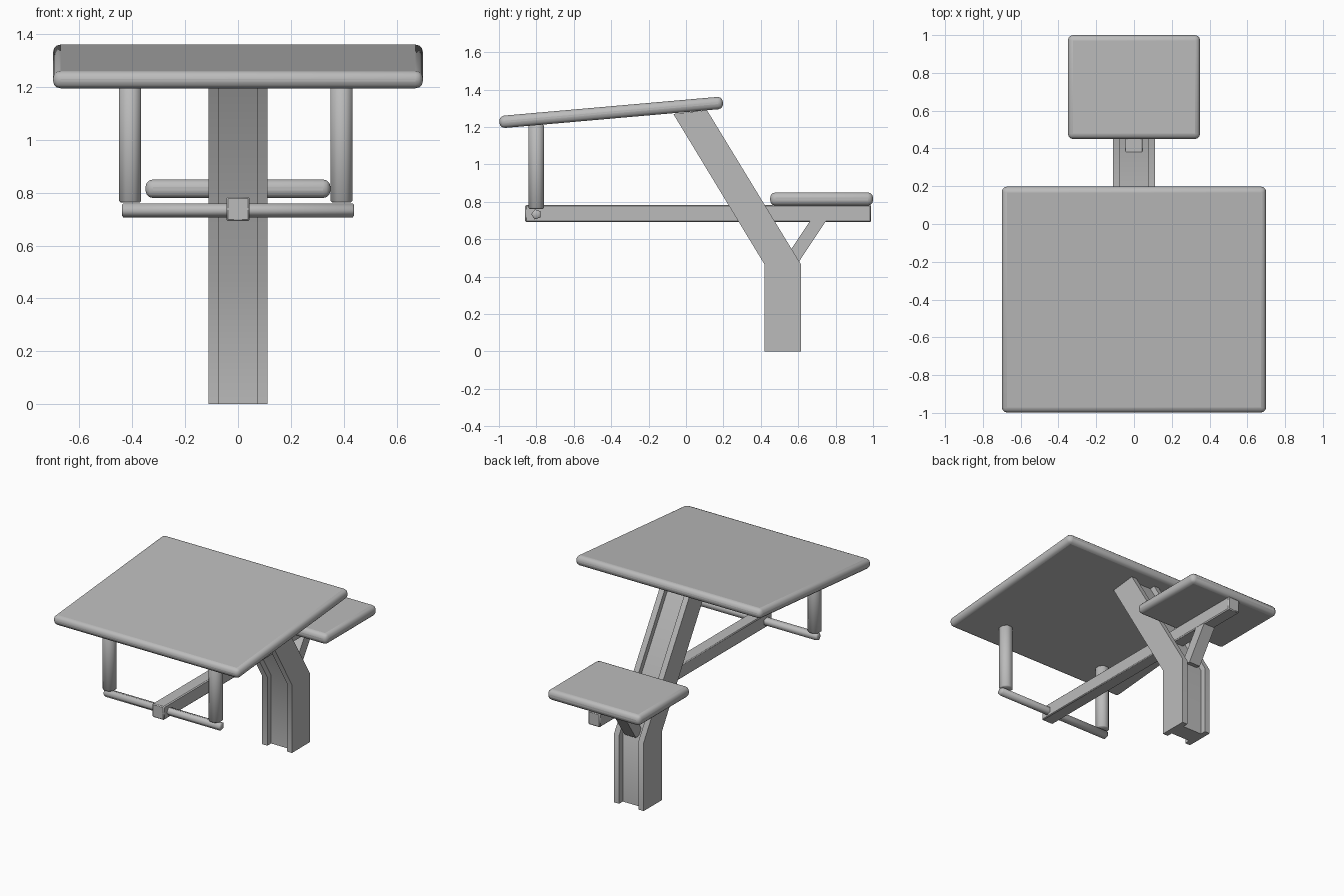
import bpy, bmesh, math
from mathutils import Matrix, Vector

cube = bpy.data.objects.get("Cube")
if cube:
    bpy.data.objects.remove(cube, do_unlink=True)

grey = bpy.data.materials.new("light_grey")
grey.use_nodes = True
colour = (0.5, 0.5, 0.5, 1)
grey.diffuse_color = colour
grey.node_tree.nodes["Principled BSDF"].inputs["Base Color"].default_value = colour


def finish(name, bm, bevel=0, segments=2, smooth=35):
    bmesh.ops.recalc_face_normals(bm, faces=bm.faces)
    mesh = bpy.data.meshes.new(name)
    bm.to_mesh(mesh)
    bm.free()
    mesh.materials.append(grey)
    obj = bpy.data.objects.new(name, mesh)
    bpy.context.collection.objects.link(obj)
    if bevel:
        mod = obj.modifiers.new("rounded_edges", "BEVEL")
        mod.width = bevel
        mod.segments = segments
        mod.limit_method = "ANGLE"
        mod.angle_limit = math.radians(50)
    bpy.ops.object.select_all(action="DESELECT")
    obj.select_set(True)
    bpy.context.view_layer.objects.active = obj
    bpy.ops.object.shade_smooth_by_angle(angle=math.radians(smooth))
    return obj


def box(name, centre, size, bevel=0, segments=2, tilt=0):
    bm = bmesh.new()
    bmesh.ops.create_cube(bm, size=1, matrix=Matrix.Diagonal((*size, 1)))
    obj = finish(name, bm, bevel, segments)
    obj.location = centre
    obj.rotation_euler.x = tilt
    return obj


def side_profile(name, points, x0, x1):
    """Extrude a y-z outline between two x positions."""
    bm = bmesh.new()
    face = bm.faces.new([bm.verts.new((x0, y, z)) for y, z in points])
    new = bmesh.ops.extrude_face_region(bm, geom=[face])["geom"]
    verts = [v for v in new if isinstance(v, bmesh.types.BMVert)]
    bmesh.ops.translate(bm, verts=verts, vec=(x1 - x0, 0, 0))
    return finish(name, bm)


def rod(name, centre, radius, length, sides, rotation, bevel, smooth):
    bm = bmesh.new()
    bmesh.ops.create_cone(bm, cap_ends=True, segments=sides, radius1=radius,
                          radius2=radius, depth=length)
    # Chamfer only the rims of the end caps
    rims = [e for e in bm.edges if abs(e.verts[0].co.z - e.verts[1].co.z) < 0.001]
    bmesh.ops.bevel(bm, geom=rims, offset=bevel, segments=1, affect="EDGES")
    bmesh.ops.transform(bm, matrix=Matrix.Translation(Vector(centre)) @ rotation,
                        verts=bm.verts)
    return finish(name, bm, smooth=smooth)


# Tilted desk top and flat seat
box("desk_top", (0, -0.4, 1.278), (1.4, 1.2, 0.066), 0.028, 3, math.atan(0.105 / 1.2))
box("seat", (0, 0.725, 0.815), (0.7, 0.55, 0.07), 0.028, 3)

# Bent H-section post: two flanges and a recessed web
front_edge = [(0.42, 0), (0.42, 0.465), (-0.068, 1.27)]
back_edge = [(0.615, 0), (0.615, 0.465), (0.112, 1.29)]


def post_outline(inset):
    front = [(y + inset, z) for y, z in front_edge]
    back = [(y - inset, z) for y, z in back_edge]
    return front + back[::-1]


for side, label in ((-1, "right"), (1, "left")):
    side_profile(f"post_flange_{label}", post_outline(0), side * 0.073, side * 0.112)
side_profile("post_web", post_outline(0.04), -0.075, 0.075)

# Long arm through the post, carrying the seat and the front crossbar
box("support_arm", (0, 0.065, 0.738), (0.088, 1.85, 0.092), 0.006, 1)
side_profile("seat_brace", [(0.52, 0.484), (0.6, 0.474), (0.75, 0.7), (0.665, 0.7)],
             -0.043, 0.043)

# Crossbar and the uprights that hold the front of the desk top
rod("crossbar", (0, -0.8, 0.733), 0.028, 0.88, 5,
    Matrix.Rotation(math.pi / 2, 4, "Y") @ Matrix.Rotation(math.pi, 4, "Z"), 0.006, 80)
for x, label in ((-0.408, "right"), (0.392, "left")):
    rod(f"front_upright_{label}", (x, -0.8, 0.988), 0.045, 0.45, 8,
        Matrix.Rotation(math.pi / 8, 4, "Z"), 0.006, 50)
